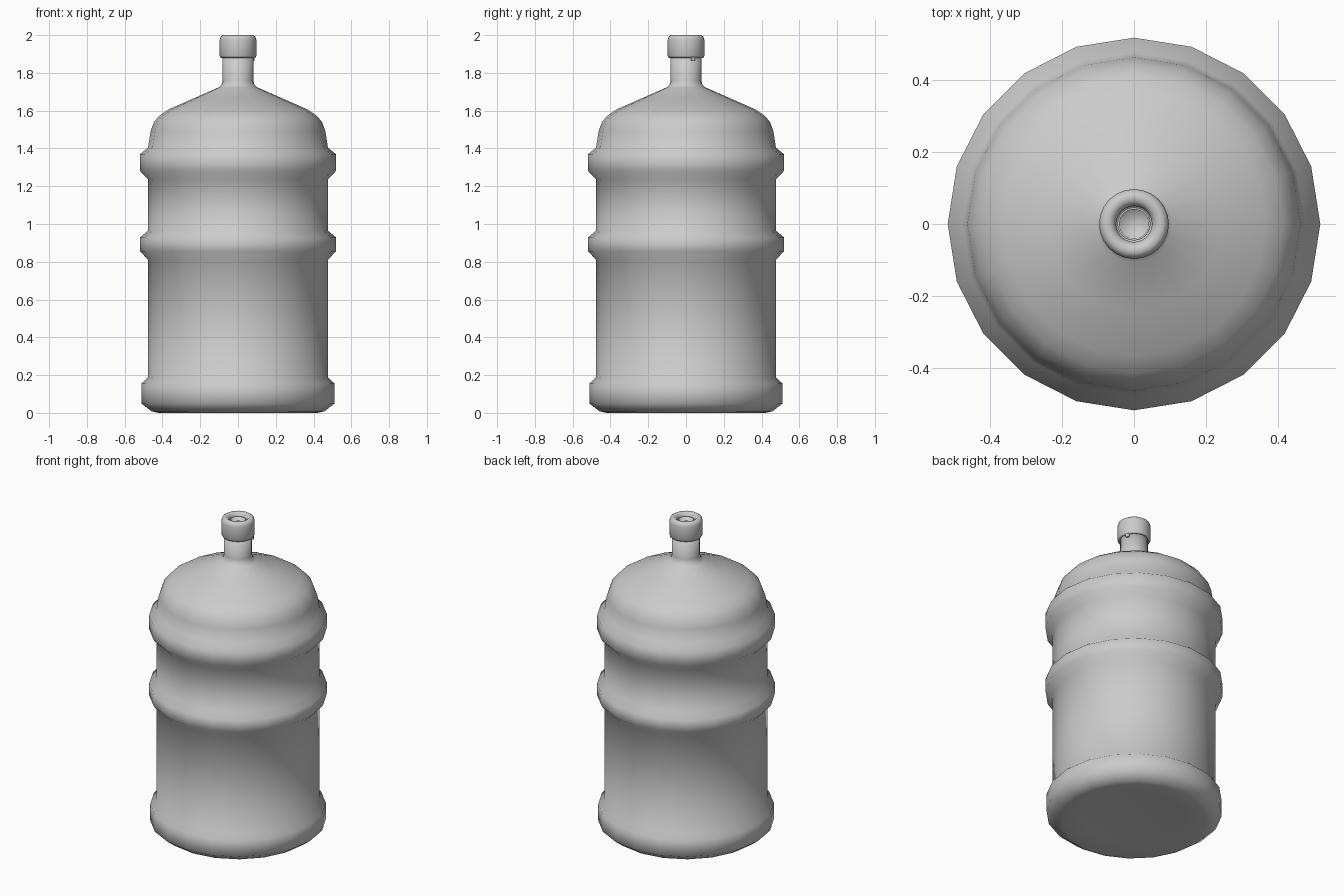
import bpy, bmesh, math

if "Cube" in bpy.data.objects:
    bpy.data.objects.remove(bpy.data.objects["Cube"])


def lathe(name, profile, sides):
    """Revolve (radius, height) points about z; radius 0 makes a pole."""
    bm = bmesh.new()
    rings = []
    for r, z in profile:
        if r == 0:
            rings.append([bm.verts.new((0, 0, z))] * sides)
        else:
            rings.append([bm.verts.new((r * math.cos(2 * math.pi * i / sides),
                                        r * math.sin(2 * math.pi * i / sides), z))
                          for i in range(sides)])
    for a, b in zip(rings, rings[1:]):
        for i in range(sides):
            j = (i + 1) % sides
            quad = list(dict.fromkeys((a[i], a[j], b[j], b[i])))
            bm.faces.new(quad)
    bmesh.ops.recalc_face_normals(bm, faces=bm.faces)
    for f in bm.faces:
        f.smooth = True
    mesh = bpy.data.meshes.new(name)
    bm.to_mesh(mesh)
    bm.free()
    obj = bpy.data.objects.new(name, mesh)
    bpy.context.collection.objects.link(obj)
    return obj


def rib(low, high, r=0.518, wall=0.476):
    """Raised band with sloping shoulders."""
    return [(wall, low), (r, low + 0.045), (r, high - 0.035), (wall, high)]


# Bottle body: base, two ribs, domed shoulder and neck
body = [(0, 0.015), (0.3, 0.01), (0.42, 0.0), (0.457, 0.008),
        (0.512, 0.05), (0.512, 0.155), (0.476, 0.188)]
body += rib(0.81, 0.965) + rib(1.235, 1.405)
body += [(0.463, 1.49), (0.445, 1.54), (0.415, 1.575), (0.367, 1.607),
         (0.24, 1.663), (0.105, 1.722), (0.088, 1.735), (0.081, 1.76),
         (0.081, 1.9), (0, 1.9)]
lathe("bottle_body", body, 20)

# Cap with rounded rim and a recessed centre
cap = [(0.079, 1.885), (0.092, 1.88), (0.097, 1.89), (0.097, 1.975),
       (0.092, 1.992), (0.08, 2.0), (0.065, 1.998), (0.055, 1.99),
       (0.05, 1.975), (0.05, 1.95), (0, 1.95)]
lathe("cap", cap, 24)

# Small ring and raised plug inside the recess
plug = [(0.046, 1.95), (0.046, 1.98), (0.041, 1.98), (0.039, 1.96), (0, 1.975)]
lathe("cap_plug", plug, 24)

# Pull tab hanging from the cap edge
angle = math.radians(25)
bpy.ops.mesh.primitive_cube_add(size=1, rotation=(0, 0, angle),
                                location=(0.088 * math.cos(angle), 0.088 * math.sin(angle), 1.88))
tab = bpy.context.object
tab.name = "pull_tab"
tab.scale = (0.01, 0.02, 0.035)
